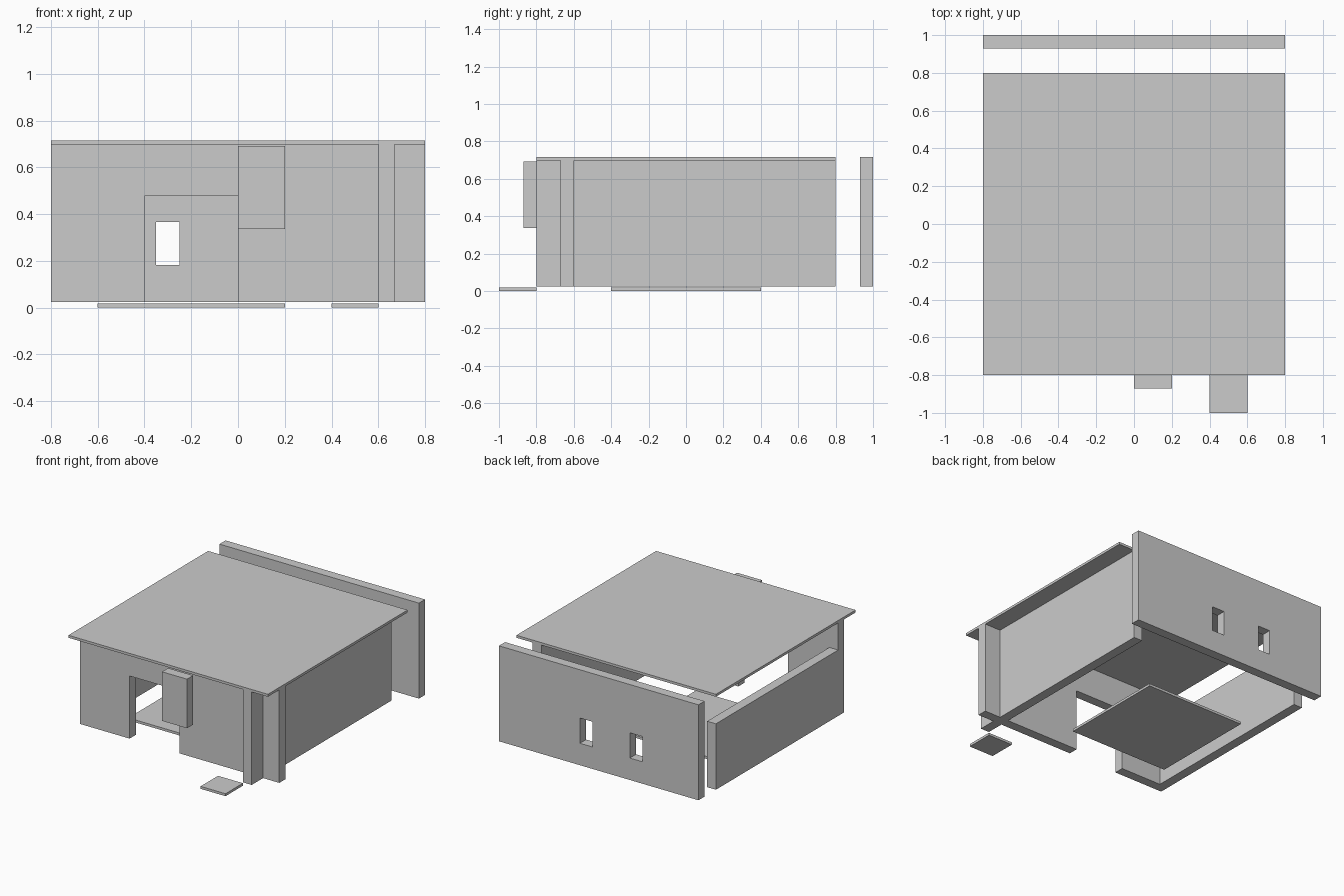
import bpy
import math

if "Cube" in bpy.data.objects:
    bpy.data.objects.remove(bpy.data.objects["Cube"])

WALL_BASE, WALL_TOP = 0.024, 0.716   # shared wall heights
THICK = 0.07                         # wall thickness
PLATE = 0.018                        # roof and plate thickness


def box(name, x, y, z):
    """Axis-aligned block from (min, max) ranges."""
    bpy.ops.mesh.primitive_cube_add(size=1, location=[sum(r) / 2 for r in (x, y, z)])
    ob = bpy.context.object
    ob.name = ob.data.name = name
    ob.scale = [r[1] - r[0] for r in (x, y, z)]
    bpy.ops.object.transform_apply(location=False, rotation=False, scale=True)
    return ob


def rect(x0, x1, z0, z1):
    return [(x0, z0), (x1, z0), (x1, z1), (x0, z1)]


def cut_wall(name, outlines, y):
    """Upright wall from an x-z outline plus hole outlines, facing the front."""
    curve = bpy.data.curves.new(name, 'CURVE')
    curve.dimensions = '2D'
    curve.fill_mode = 'BOTH'
    curve.extrude = (y[1] - y[0]) / 2
    for pts in outlines:
        spline = curve.splines.new('POLY')
        spline.points.add(len(pts) - 1)
        for p, (px, pz) in zip(spline.points, pts):
            p.co = (px, pz, 0, 1)
        spline.use_cyclic_u = True
    ob = bpy.data.objects.new(name, curve)
    bpy.context.collection.objects.link(ob)
    ob.location.y = sum(y) / 2
    ob.rotation_euler.x = math.pi / 2
    bpy.ops.object.select_all(action='DESELECT')
    ob.select_set(True)
    bpy.context.view_layer.objects.active = ob
    bpy.ops.object.convert(target='MESH')
    bpy.context.object.name = name
    bpy.ops.object.shade_flat()


# Front wall with a doorway open at the bottom
front = [(-0.8, WALL_BASE), (-0.4, WALL_BASE), (-0.4, 0.478), (0, 0.478),
         (0, WALL_BASE), (0.8, WALL_BASE), (0.8, WALL_TOP), (-0.8, WALL_TOP)]
cut_wall("front_wall", [front], (-0.6 - THICK, -0.6))

# Detached back wall with two window openings
windows = [rect(x, x + 0.1, 0.183, 0.366) for x in (-0.35, 0.05)]
cut_wall("back_wall", [rect(-0.8, 0.8, WALL_BASE, WALL_TOP)] + windows, (1 - THICK, 1))

# Side walls: full-height right wall crosses the front wall, lower left wall butts against it
box("right_wall", (0.6, 0.6 + THICK), (-0.8, 0.8), (WALL_BASE, WALL_TOP))
box("left_wall", (-0.8, -0.8 + THICK), (-0.6, 0.8), (WALL_BASE, 0.502))

# Flat roof
box("roof", (-0.8, 0.8), (-0.8, 0.8), (WALL_TOP - PLATE, WALL_TOP))

# Door panel floating in front of the wall
box("door_panel", (0, 0.2), (-0.8 - THICK, -0.8), (0.336, 0.692))

# Ground plates
box("floor_plate", (-0.6, 0.2), (-0.4, 0.4), (0, PLATE))
box("door_step", (0.4, 0.6), (-1, -0.8), (0, PLATE))
